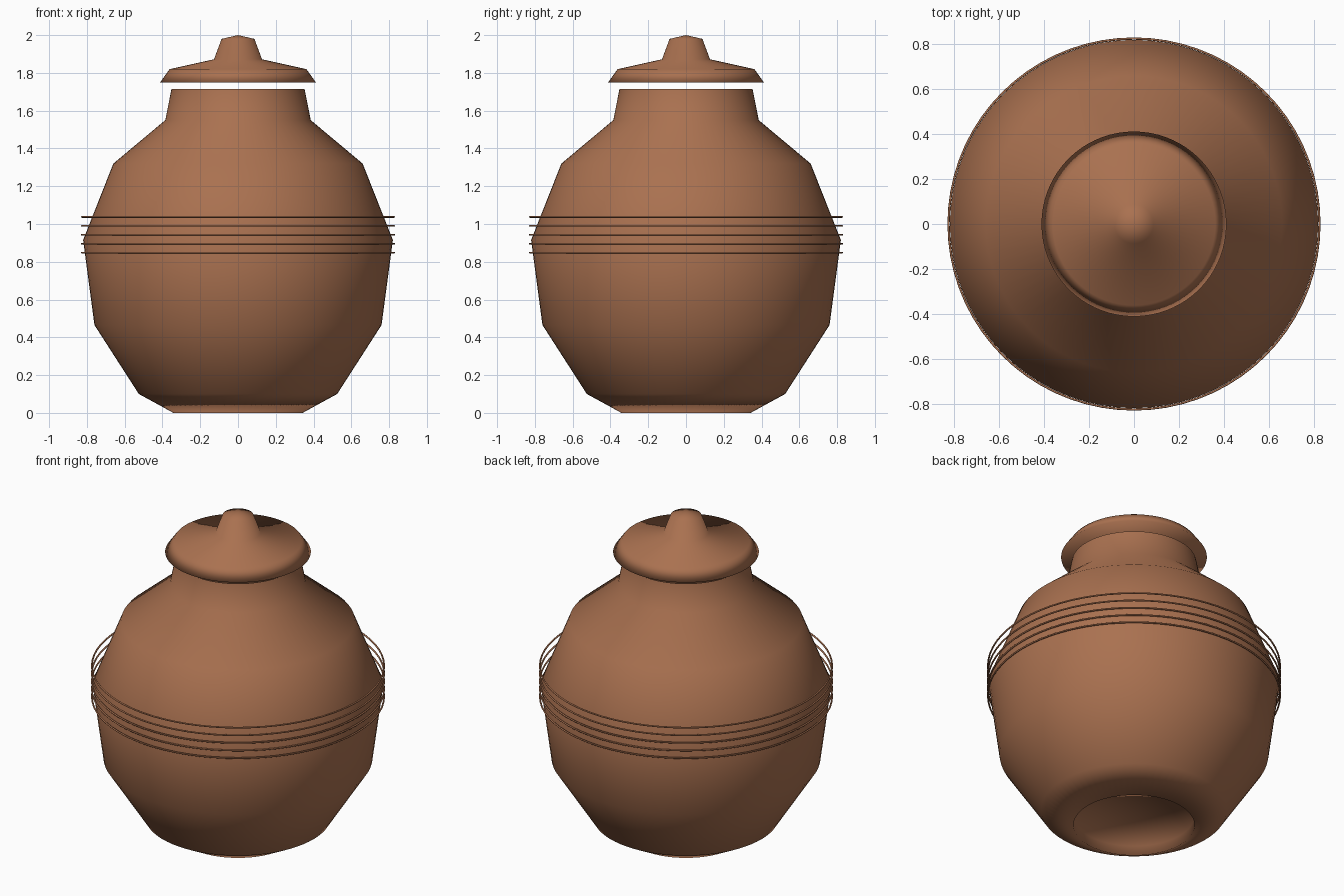
import bpy, bmesh, math

if "Cube" in bpy.data.objects:
    bpy.data.objects.remove(bpy.data.objects["Cube"])

SEG = 72
clay = bpy.data.materials.new("clay")
clay.diffuse_color = (0.40, 0.165, 0.08, 1)
clay.use_nodes = True
clay.node_tree.nodes["Principled BSDF"].inputs["Base Color"].default_value = clay.diffuse_color


def finish(ob):
    ob.data.materials.clear()
    ob.data.materials.append(clay)
    for p in ob.data.polygons:
        p.use_smooth = True


def lathe(name, profile):
    """Revolve an (r, z) profile, listed bottom to top on the outside, around z."""
    bm = bmesh.new()
    rings = []
    for r, z in profile:
        n = 1 if r == 0 else SEG
        rings.append([bm.verts.new((r * math.cos(2 * math.pi * i / SEG),
                                    r * math.sin(2 * math.pi * i / SEG), z))
                      for i in range(n)])
    for a, b in zip(rings, rings[1:]):
        for i in range(SEG):
            j = (i + 1) % SEG
            if len(a) == 1:
                bm.faces.new((a[0], b[j], b[i]))
            elif len(b) == 1:
                bm.faces.new((a[i], a[j], b[0]))
            else:
                bm.faces.new((a[i], a[j], b[j], b[i]))
    me = bpy.data.meshes.new(name)
    bm.to_mesh(me)
    bm.free()
    ob = bpy.data.objects.new(name, me)
    bpy.context.collection.objects.link(ob)
    finish(ob)
    return ob


# Jar body with a recessed foot and open mouth
lathe("jar_body", [(0, 0.06), (0.34, 0.06), (0.342, 0), (0.525, 0.10),
                   (0.76, 0.465), (0.82, 0.915), (0.66, 1.32),
                   (0.385, 1.55), (0.352, 1.715)])

# Lid with a flat underside and a knob
lathe("lid", [(0, 1.75), (0.412, 1.75), (0.362, 1.82), (0.127, 1.872),
              (0.087, 1.98), (0, 2.0)])

# Thin bands around the belly
for k in range(5):
    bpy.ops.mesh.primitive_torus_add(major_segments=SEG, minor_segments=8,
                                     major_radius=0.826, minor_radius=0.005,
                                     location=(0, 0, 0.848 + 0.0475 * k))
    band = bpy.context.object
    band.name = f"belly_band_{k + 1}"
    finish(band)
